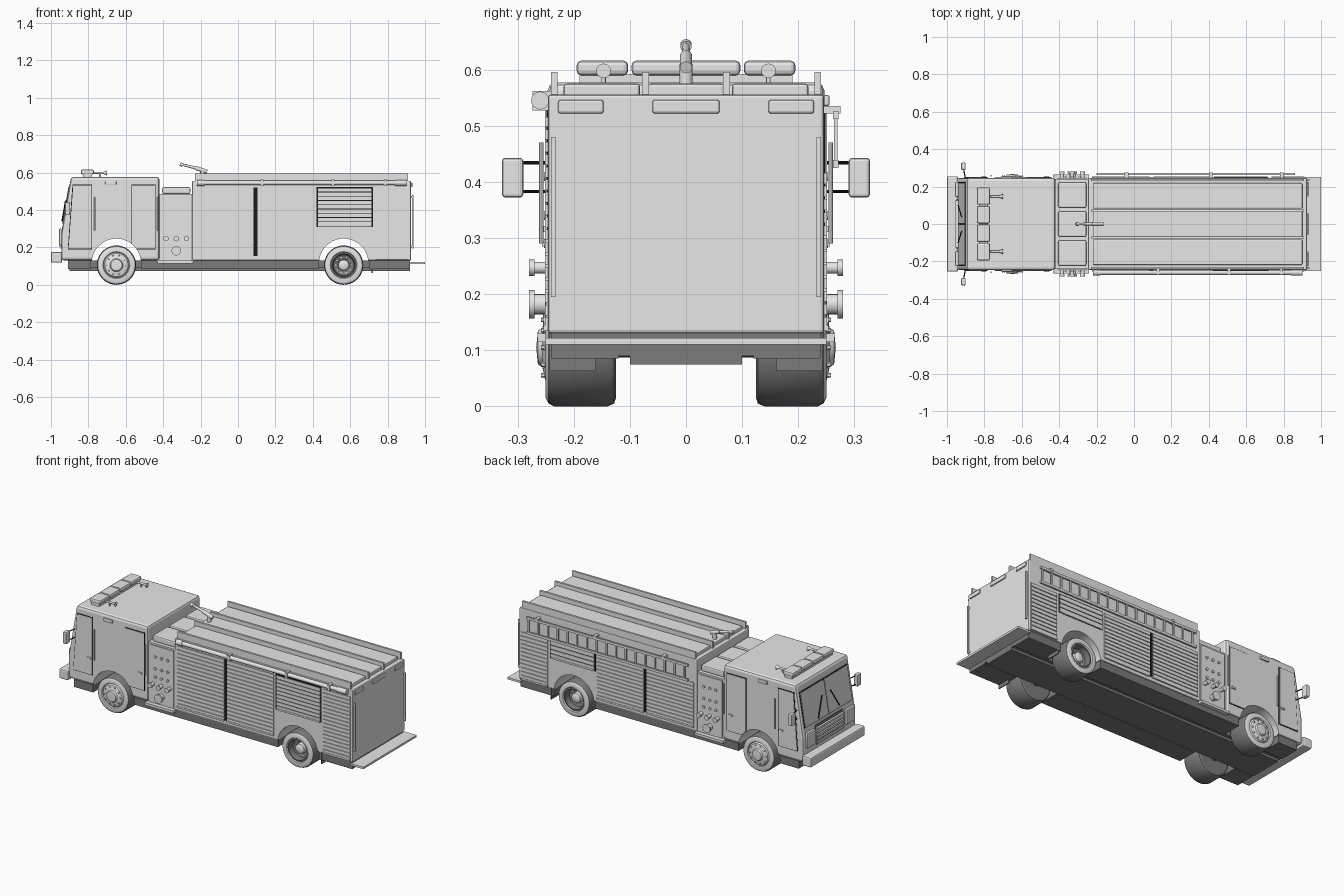
import bpy, bmesh, math
from mathutils import Vector, Matrix

if "Cube" in bpy.data.objects:
    bpy.data.objects.remove(bpy.data.objects["Cube"])


def material(name, v):
    m = bpy.data.materials.new(name)
    m.diffuse_color = (v, v, v, 1)
    m.use_nodes = True
    m.node_tree.nodes["Principled BSDF"].inputs["Base Color"].default_value = m.diffuse_color
    return m


GREY = material("light grey", 0.8)
DARK = material("dark grey", 0.2)
BLACK = material("black", 0.01)


def finish(name, bm, mat, bevel=0, smooth=False):
    bmesh.ops.recalc_face_normals(bm, faces=bm.faces)
    me = bpy.data.meshes.new(name)
    bm.to_mesh(me)
    bm.free()
    ob = bpy.data.objects.new(name, me)
    bpy.context.collection.objects.link(ob)
    me.materials.append(mat)
    if bevel:
        md = ob.modifiers.new("bevel", 'BEVEL')
        md.width, md.segments = bevel, 2
    if smooth:
        bpy.context.view_layer.objects.active = ob
        ob.select_set(True)
        bpy.ops.object.shade_smooth_by_angle(angle=math.radians(35))
        ob.select_set(False)
    return ob


def boxes(name, items, mat=GREY, bevel=0):
    """Each item is x0, x1, y0, y1, z0, z1."""
    bm = bmesh.new()
    for x0, x1, y0, y1, z0, z1 in items:
        m = Matrix.Translation(((x0 + x1) / 2, (y0 + y1) / 2, (z0 + z1) / 2))
        m = m @ Matrix.Diagonal((abs(x1 - x0), abs(y1 - y0), abs(z1 - z0), 1))
        bmesh.ops.create_cube(bm, size=1, matrix=m)
    return finish(name, bm, mat, bevel)


def prism(name, pts, y0, y1, mat=GREY, bevel=0):
    bm = bmesh.new()
    f = bm.faces.new([bm.verts.new((x, y0, z)) for x, z in pts])
    r = bmesh.ops.extrude_face_region(bm, geom=[f])
    vs = [v for v in r["geom"] if isinstance(v, bmesh.types.BMVert)]
    bmesh.ops.translate(bm, verts=vs, vec=(0, y1 - y0, 0))
    return finish(name, bm, mat, bevel)


def rods(name, items, mat=GREY, n=16):
    """Each item is start, end, start radius, end radius."""
    bm = bmesh.new()
    for a, b, r0, r1 in items:
        a, b = Vector(a), Vector(b)
        m = Matrix.Translation((a + b) / 2) @ (b - a).to_track_quat('Z', 'Y').to_matrix().to_4x4()
        bmesh.ops.create_cone(bm, cap_ends=True, segments=n, radius1=r0, radius2=r1,
                              depth=(b - a).length, matrix=m)
    return finish(name, bm, mat, smooth=True)


def lathe(name, profile, x, z, s, mat, n=40):
    """Spin (radius, y) points about the axle."""
    bm = bmesh.new()
    vs = [bm.verts.new((x + r, s * y, z)) for r, y in profile]
    es = [bm.edges.new(p) for p in zip(vs, vs[1:])]
    bmesh.ops.spin(bm, geom=vs + es, cent=(x, 0, z), axis=(0, 1, 0),
                   angle=2 * math.pi, steps=n, use_merge=True)
    bmesh.ops.remove_doubles(bm, verts=bm.verts, dist=1e-5)
    return finish(name, bm, mat, smooth=True)


AXLES = {"front": -0.65, "rear": 0.565}
WZ, WR = 0.105, 0.105

# Wheel arch cutters
cutters = []
for k, x in AXLES.items():
    c = rods(k + "_arch_cutter", [((x, -0.5, 0.115), (x, 0.5, 0.115), 0.132, 0.132)], n=48)
    c.hide_render = True
    c.display_type = 'WIRE'
    cutters.append(c)


def cut(ob, c):
    md = ob.modifiers.new("arch", 'BOOLEAN')
    md.operation, md.object, md.solver = 'DIFFERENCE', c, 'EXACT'


# Main bodies
cab = prism("cab", [(-0.945, 0.13), (-0.945, 0.27), (-0.893, 0.577), (-0.42, 0.577),
                    (-0.42, 0.13)], -0.247, 0.247, bevel=0.015)
cut(cab, cutters[0])
body = boxes("rear_body", [(-0.245, 0.925, -0.246, 0.246, 0.13, 0.556)], bevel=0.006)
cut(body, cutters[1])
boxes("pump_housing", [(-0.42, -0.245, -0.24, 0.24, 0.13, 0.485)])
boxes("crosslay_covers", [(-0.405, -0.255, y - 0.07, y + 0.07, 0.485, 0.522)
                          for y in (-0.155, 0, 0.155)], bevel=0.008)

# Chassis, bumper, steps
boxes("chassis", [(-0.91, 0.92, -0.12, 0.12, 0.09, 0.131), (-0.9, 0.92, -0.1, 0.1, 0.075, 0.1)], DARK)
boxes("side_sills", [(a, b, s * 0.12, s * 0.24, 0.085, 0.131) for s in (-1, 1)
                     for a, b in ((-0.91, -0.785), (-0.515, 0.43), (0.70, 0.92))], DARK)
boxes("mud_flaps", [(0.715, 0.721, s * 0.16, s * 0.243, 0.063, 0.13) for s in (-1, 1)], DARK)
boxes("front_bumper", [(-1, -0.94, -0.255, 0.255, 0.118, 0.176)], bevel=0.008)
boxes("rear_step", [(0.915, 1, -0.25, 0.25, 0.11, 0.122)])
boxes("running_boards", [(-0.43, -0.24, s * 0.2, s * 0.265, 0.115, 0.13) for s in (-1, 1)])

# Wheels
rods("axles", [((x, -0.15, WZ), (x, 0.15, WZ), 0.018, 0.018) for x in AXLES.values()], DARK)
for k, x in AXLES.items():
    for s, side in ((-1, "right"), (1, "left")):
        lathe(f"{k}_{side}_tread", [(0.09, 0.125), (0.1, 0.128), (WR, 0.14), (WR, 0.235),
                                    (0.1, 0.245)], x, WZ, s, DARK)
        wall = [(0, 0.126), (0.09, 0.125)]
        lathe(f"{k}_{side}_inner_wall", wall, x, WZ, s, DARK)
        lathe(f"{k}_{side}_sidewall", [(0.1, 0.245), (0.09, 0.25), (0.072, 0.249), (0.068, 0.243)],
              x, WZ, s, GREY)
        if k == "front":
            lathe(f"{k}_{side}_rim", [(0.068, 0.243), (0.062, 0.25), (0.035, 0.256), (0.03, 0.264),
                                      (0, 0.267)], x, WZ, s, GREY)
            br, by = 0.052, 0.25
        else:
            lathe(f"{k}_{side}_rim", [(0.068, 0.243), (0.06, 0.245), (0.055, 0.21), (0.03, 0.2)],
                  x, WZ, s, DARK)
            lathe(f"{k}_{side}_hub", [(0.03, 0.2), (0.028, 0.228), (0.02, 0.234), (0, 0.235)],
                  x, WZ, s, GREY)
            br, by = 0.042, 0.2
        pts = [(x + br * math.cos(a), WZ + br * math.sin(a)) for a in
               [i * math.pi / 5 for i in range(10)]]
        rods(f"{k}_{side}_wheel_nuts", [((px, s * by, pz), (px, s * (by + 0.008), pz), 0.005, 0.004)
                                        for px, pz in pts], n=6)

# Cab doors with dark seams, handles and side markers
for s, side in ((-1, "right"), (1, "left")):
    for k, x0, x1 in (("front", -0.91, -0.78), ("rear", -0.57, -0.44)):
        for part, m, y, g in (("seam", BLACK, 0.2485, 0), ("door", GREY, 0.251, 0.004)):
            top = x0 + (0.025 if k == "front" else 0)
            d = prism(f"{k}_{side}_{part}", [(x0 + g, 0.19 + g), (x1 - g, 0.19 + g),
                                             (x1 - g, 0.535 - g), (top + g, 0.535 - g)],
                      s * 0.24, s * y, m)
            cut(d, cutters[0])
    boxes(side + "_door_handles", [(a, a + 0.025, s * 0.25, s * 0.257, 0.285, 0.295)
                                   for a in (-0.815, -0.48)])
    boxes(side + "_cab_marker", [(-0.71, -0.65, s * 0.245, s * 0.256, 0.535, 0.555)], bevel=0.004)
    rods(side + "_cab_grab_rails", [((x, s * 0.258, 0.29), (x, s * 0.258, 0.47), 0.004, 0.004)
                                    for x in (-0.765, -0.428)], n=8)
    # Mirrors
    boxes(side + "_mirror", [(-0.925, -0.9, s * 0.29, s * 0.328, 0.372, 0.443)], bevel=0.006)
    rods(side + "_mirror_arms", [((-0.9, s * 0.235, z), (-0.912, s * 0.3, z), 0.003, 0.003)
                                 for z in (0.383, 0.434)], BLACK, 8)

# Cab face: windscreen panes and grille on the sloping front
def front_x(z):
    return -0.945 + max(0, z - 0.27) * 0.052 / 0.307


def front_plate(name, z0, z1, y0, y1, t, mat=GREY):
    a, b = front_x(z0), front_x(z1)
    prism(name, [(a + 0.01, z0), (a - t, z0), (b - t, z1), (b + 0.01, z1)], y0, y1, mat)


front_plate("windscreen_seal", 0.325, 0.53, -0.225, 0.225, 0.002, BLACK)
for s, side in ((-1, "right"), (1, "left")):
    front_plate(side + "_windscreen", 0.33, 0.525, s * 0.003, s * 0.22, 0.005)
    rods(side + "_wiper", [((front_x(0.34) - 0.008, s * 0.1, 0.34),
                            (front_x(0.45) - 0.008, s * 0.04, 0.45), 0.003, 0.003)], BLACK, 6)
    boxes(side + "_headlights", [(-0.957, -0.94, s * 0.145, s * 0.225, 0.21, 0.3)], bevel=0.006)
front_plate("grille_recess", 0.195, 0.31, -0.13, 0.13, 0.003, DARK)
boxes("grille_bars", [(-0.954, -0.935, -0.125, 0.125, 0.202 + i * 0.02, 0.214 + i * 0.02)
                      for i in range(5)])

# Roof light bar and horns
boxes("light_bar_base", [(-0.83, -0.78, -0.19, 0.19, 0.575, 0.592)])
boxes("light_bar", [(-0.84, -0.77, a, b, 0.59, 0.616) for a, b in
                    ((-0.195, -0.103), (-0.097, -0.003), (0.003, 0.097), (0.103, 0.195))], bevel=0.008)
rods("horns", [p for y in (-0.147, 0.147) for p in
               [((-0.78, y, 0.598), (-0.72, y, 0.598), 0.005, 0.006),
                ((-0.72, y, 0.598), (-0.7, y, 0.598), 0.006, 0.013),
                ((-0.74, y, 0.575), (-0.74, y, 0.598), 0.004, 0.004)]])

# Pump panels: outlets and gauges
for s, side in ((-1, "right"), (1, "left")):
    boxes(side + "_pump_panel", [(-0.41, -0.252, s * 0.23, s * 0.246, 0.14, 0.475)])
    items = []
    for x, z, r, y in ((-0.385, 0.247, 0.013, 0.28), (-0.33, 0.247, 0.013, 0.28),
                       (-0.275, 0.247, 0.013, 0.28), (-0.33, 0.182, 0.023, 0.28)):
        items += [((x, s * 0.24, z), (x, s * y, z), r * 0.8, r * 0.8),
                  ((x, s * (y - 0.01), z), (x, s * y, z), r * 1.1, r * 1.1)]
    rods(side + "_outlets", items)
    rods(side + "_gauges", [((x, s * 0.24, z), (x, s * 0.253, z), 0.008, 0.008)
                            for x in (-0.37, -0.33, -0.29) for z in (0.29, 0.34, 0.41)])

# Deck gun
rods("deck_gun", [((-0.19, 0, 0.485), (-0.19, 0, 0.61), 0.012, 0.012),
                  ((-0.165, 0, 0.604), (-0.225, 0, 0.624), 0.011, 0.011),
                  ((-0.225, 0, 0.624), (-0.3, 0, 0.643), 0.008, 0.006),
                  ((-0.295, 0, 0.641), (-0.31, 0, 0.645), 0.01, 0.01)])

# Roller shutters: dark backing with proud slats
for s, side in ((-1, "right"), (1, "left")):
    hi = 0.52 if s < 0 else 0.42
    doors = [(-0.225, 0.083, 0.155, hi), (0.103, 0.41, 0.155, hi),
             (0.428, 0.715, 0.317, hi), (0.735, 0.912, 0.14, hi)]
    boxes(side + "_shutter_gap", [(0.083, 0.103, s * 0.24, s * 0.2475, 0.155, hi),
                                  (0.421, 0.722, s * 0.24, s * 0.2475, 0.31, hi + 0.003)], BLACK)
    slats = []
    for x0, x1, z0, z1 in doors:
        n = round((z1 - z0) / 0.023)
        h = (z1 - z0) / n
        slats += [(x0, x1, s * 0.24, s * 0.2515, z0 + i * h, z0 + (i + 0.82) * h) for i in range(n)]
    boxes(side + "_shutter_slats", slats)
    boxes(side + "_shutter_bars", [(x0, x1, s * 0.24, s * 0.254, z0 - 0.006, z0 + 0.004)
                                   for x0, x1, z0, z1 in doors])

# Hose bed rails and covers
boxes("roof_rails", [(-0.23, 0.91, y - 0.006, y + 0.006, 0.55, 0.596) for y in (-0.235, -0.072, 0.072, 0.235)])
boxes("hose_bed_covers", [(-0.22, 0.9, y - 0.068, y + 0.068, 0.55, 0.575) for y in (-0.15, 0, 0.15)],
      bevel=0.005)

# Suction hose on the right, ladder on the left
rods("suction_hose", [((-0.2, -0.26, 0.545), (0.86, -0.26, 0.545), 0.012, 0.012),
                      ((0.84, -0.26, 0.545), (0.9, -0.26, 0.545), 0.016, 0.016),
                      ((-0.22, -0.26, 0.545), (-0.18, -0.26, 0.545), 0.016, 0.016)])
boxes("hose_brackets", [(x, x + 0.015, -0.274, -0.24, 0.527, 0.562) for x in (0.12, 0.5, 0.78)])
boxes("ladder", [(-0.2, 0.86, 0.262, 0.272, z, z + 0.014) for z in (0.425, 0.512)] +
      [(x, x + 0.01, 0.264, 0.27, 0.43, 0.52) for x in [-0.18 + i * 0.064 for i in range(17)]])
boxes("ladder_brackets", [(x, x + 0.02, 0.24, 0.275, 0.522, 0.535) for x in (-0.05, 0.4, 0.78)])

# Rear lights and grab rails
boxes("rear_lights", [(0.92, 0.932, a, b, 0.522, 0.546) for a, b in
                      ((-0.228, -0.147), (-0.06, 0.06), (0.147, 0.228))], bevel=0.004)
boxes("rear_grab_rails", [(0.93, 0.938, s * 0.233, s * 0.241, 0.195, 0.48) for s in (-1, 1)] +
      [(0.92, 0.935, s * 0.233, s * 0.241, z, z + 0.01) for s in (-1, 1) for z in (0.2, 0.465)])
